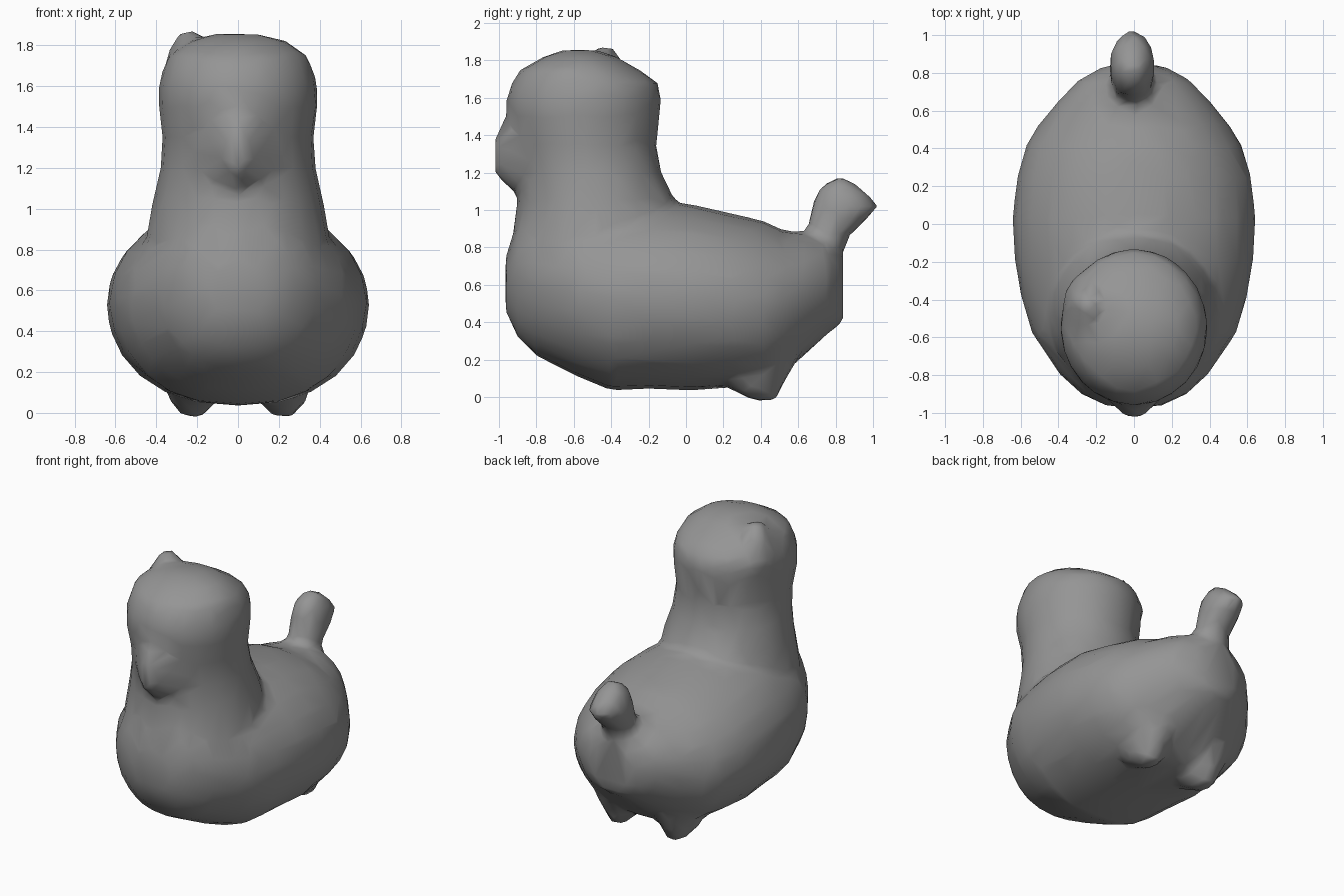
import bpy, bmesh
from math import sin, cos, tau, copysign

cube = bpy.data.objects.get("Cube")
if cube:
    bpy.data.objects.remove(cube, do_unlink=True)

bm = bmesh.new()


def loft(rings, axis, x=0.0, fullness=1.0, sides=24):
    """Closed skin over ellipses (position, low, high, half width).
    axis 'z' stacks them upward, axis 'y' runs them front to back.
    A fullness under 1 squares off the lower half of each ellipse."""
    loops = []
    for pos, low, high, width in rings:
        mid, half = (low + high) / 2, (high - low) / 2
        loop = []
        for i in range(sides):
            a = tau * i / sides
            c, s = cos(a), sin(a)
            if s < 0:
                c = copysign(abs(c) ** fullness, c)
            across, along = x + width * c, mid + half * s
            co = (across, along, pos) if axis == "z" else (across, pos, along)
            loop.append(bm.verts.new(co))
        loops.append(loop)
    faces = [bm.faces.new(loops[0]), bm.faces.new(loops[-1][::-1])]
    for a, b in zip(loops, loops[1:]):
        for i in range(sides):
            j = (i + 1) % sides
            faces.append(bm.faces.new((a[i], b[i], b[j], a[j])))
    bmesh.ops.recalc_face_normals(bm, faces=faces)


# Plump body, front to back
loft([(-.965, .46, .74, .14), (-.90, .32, .95, .28), (-.80, .22, 1.0, .39),
      (-.58, .11, 1.03, .54), (-.40, .035, 1.04, .595), (-.20, .045, 1.04, .63),
      (.03, .035, 1.03, .645), (.25, .05, .98, .62), (.42, .065, .94, .57),
      (.52, .12, .89, .51), (.63, .22, .88, .42), (.76, .34, .84, .30),
      (.84, .40, .76, .15)], "y", fullness=.85)

# Neck and head, upward
loft([(.60, -.95, -.10, .43), (.85, -.93, -.02, .45), (1.05, -.90, -.06, .415),
      (1.20, -.90, -.13, .38), (1.35, -.92, -.16, .37), (1.50, -.96, -.14, .39),
      (1.60, -.96, -.13, .39), (1.68, -.93, -.15, .37), (1.75, -.89, -.25, .34),
      (1.82, -.76, -.37, .24), (1.855, -.66, -.48, .12)], "z")

# Broad beak blending into the face
loft([(-.82, 1.04, 1.60, .24), (-.93, 1.11, 1.53, .14),
      (-1.02, 1.18, 1.40, .045)], "y")

# Upturned tail with a rounded tip
loft([(.72, .58, .82, .13), (.86, .64, .87, .11), (.95, .66, .97, .12),
      (1.02, .67, 1.03, .12), (1.10, .70, .96, .10), (1.17, .78, .86, .05)],
     "z", x=-.01)

# Soft bump on one side of the crown
loft([(1.62, -.60, -.25, .14), (1.78, -.54, -.33, .10),
      (1.87, -.48, -.39, .04)], "z", x=-.24)

# Low stubby feet
for side in (-1, 1):
    loft([(-.02, .36, .49, .05), (.05, .22, .51, .11), (.20, .15, .60, .16)],
         "z", x=side * .22)

parts = bpy.data.meshes.new("duck_parts")
bm.to_mesh(parts)
bm.free()
duck = bpy.data.objects.new("duck", parts)
bpy.context.collection.objects.link(duck)

# Fuse the parts into one soft skin with few faces
remesh = duck.modifiers.new("fuse", "REMESH")
remesh.mode = "VOXEL"
remesh.voxel_size = 0.03
smooth = duck.modifiers.new("soften", "SMOOTH")
smooth.factor = 0.5
smooth.iterations = 5
reduce = duck.modifiers.new("reduce", "DECIMATE")
reduce.ratio = 0.06

skin = bpy.data.meshes.new_from_object(
    duck.evaluated_get(bpy.context.evaluated_depsgraph_get()))
duck.modifiers.clear()
duck.data = skin
skin.name = "duck_skin"
bpy.data.meshes.remove(parts)

# Plain grey surface
grey = bpy.data.materials.new("plain_grey")
grey.use_nodes = True
colour = (.3, .3, .3, 1)
grey.diffuse_color = colour
grey.node_tree.nodes["Principled BSDF"].inputs["Base Color"].default_value = colour
skin.materials.clear()
skin.materials.append(grey)
for face in skin.polygons:
    face.use_smooth = True
